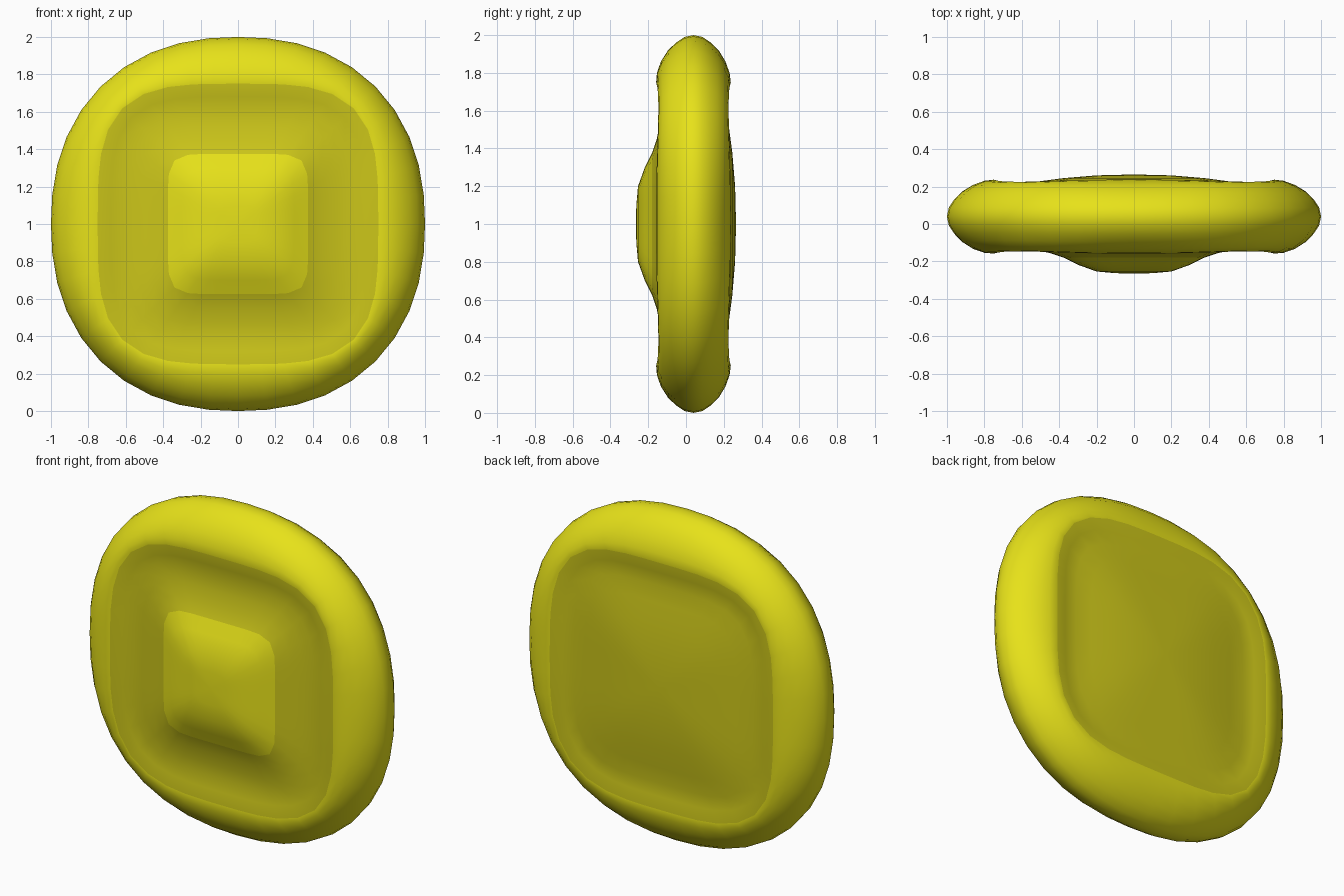
import bpy, bmesh
from math import sin, cos, pi

if "Cube" in bpy.data.objects:
    bpy.data.objects.remove(bpy.data.objects["Cube"])

SEG = 40

def material(name, col):
    m = bpy.data.materials.new(name)
    m.diffuse_color = (*col, 1)
    m.use_nodes = True
    m.node_tree.nodes["Principled BSDF"].inputs["Base Color"].default_value = m.diffuse_color
    return m

# Rings: half size, squareness, depth, material of the band leading to the next ring
# (0 = bright rim and button, 1 = darker recessed panels)
RINGS = [
    # front button
    (0.10, 3.5, -0.263, 0), (0.20, 4.5, -0.254, 0), (0.30, 6.0, -0.218, 0),
    # front panel
    (0.375, 7.0, -0.180, 1), (0.45, 6.0, -0.155, 1), (0.53, 5.0, -0.139, 1),
    (0.60, 4.4, -0.133, 1), (0.68, 3.9, -0.142, 1),
    # rounded rim
    (0.75, 3.6, -0.158, 0), (0.80, 3.1, -0.154, 0), (0.86, 2.7, -0.133, 0),
    (0.92, 2.45, -0.095, 0), (0.96, 2.32, -0.053, 0), (0.99, 2.27, -0.008, 0),
    (1.00, 2.25, 0.040, 0), (0.99, 2.27, 0.088, 0), (0.96, 2.32, 0.133, 0),
    (0.92, 2.45, 0.173, 0), (0.86, 2.7, 0.209, 0), (0.80, 3.1, 0.231, 0),
    # domed back panel
    (0.75, 3.6, 0.237, 1), (0.68, 3.9, 0.220, 1), (0.60, 4.2, 0.217, 1),
    (0.50, 4.5, 0.229, 1), (0.38, 4.5, 0.245, 1), (0.20, 4.0, 0.260, 1),
]

bm = bmesh.new()

def ring(a, n, y):
    verts = []
    for i in range(SEG):
        t = 2 * pi * i / SEG
        c, s = cos(t), sin(t)
        r = a / (abs(c) ** n + abs(s) ** n) ** (1 / n)
        # depth eases slightly toward the middle plane at the corners of the rim
        d = y - 0.06 * (y - 0.04) * sin(2 * t) ** 4 * (a > 0.6)
        verts.append(bm.verts.new((r * c, d, 1 + r * s)))
    return verts

loops = [ring(*r[:3]) for r in RINGS]
for k in range(len(loops) - 1):
    for i in range(SEG):
        j = (i + 1) % SEG
        f = bm.faces.new((loops[k][i], loops[k][j], loops[k + 1][j], loops[k + 1][i]))
        f.material_index = RINGS[k][3]

# Close the centres
for loop, y, mat in ((loops[0], -0.265, 0), (loops[-1], 0.265, 1)):
    centre = bm.verts.new((0, y, 1))
    for i in range(SEG):
        f = bm.faces.new((loop[i], loop[(i + 1) % SEG], centre))
        f.material_index = mat

bmesh.ops.recalc_face_normals(bm, faces=bm.faces)
for f in bm.faces:
    f.smooth = True

mesh = bpy.data.meshes.new("rounded_pad")
bm.to_mesh(mesh)
bm.free()
pad = bpy.data.objects.new("rounded_pad", mesh)
bpy.context.collection.objects.link(pad)
mesh.materials.append(material("bright_yellow", (0.80, 0.76, 0.01)))
mesh.materials.append(material("dark_yellow", (0.60, 0.56, 0.01)))
